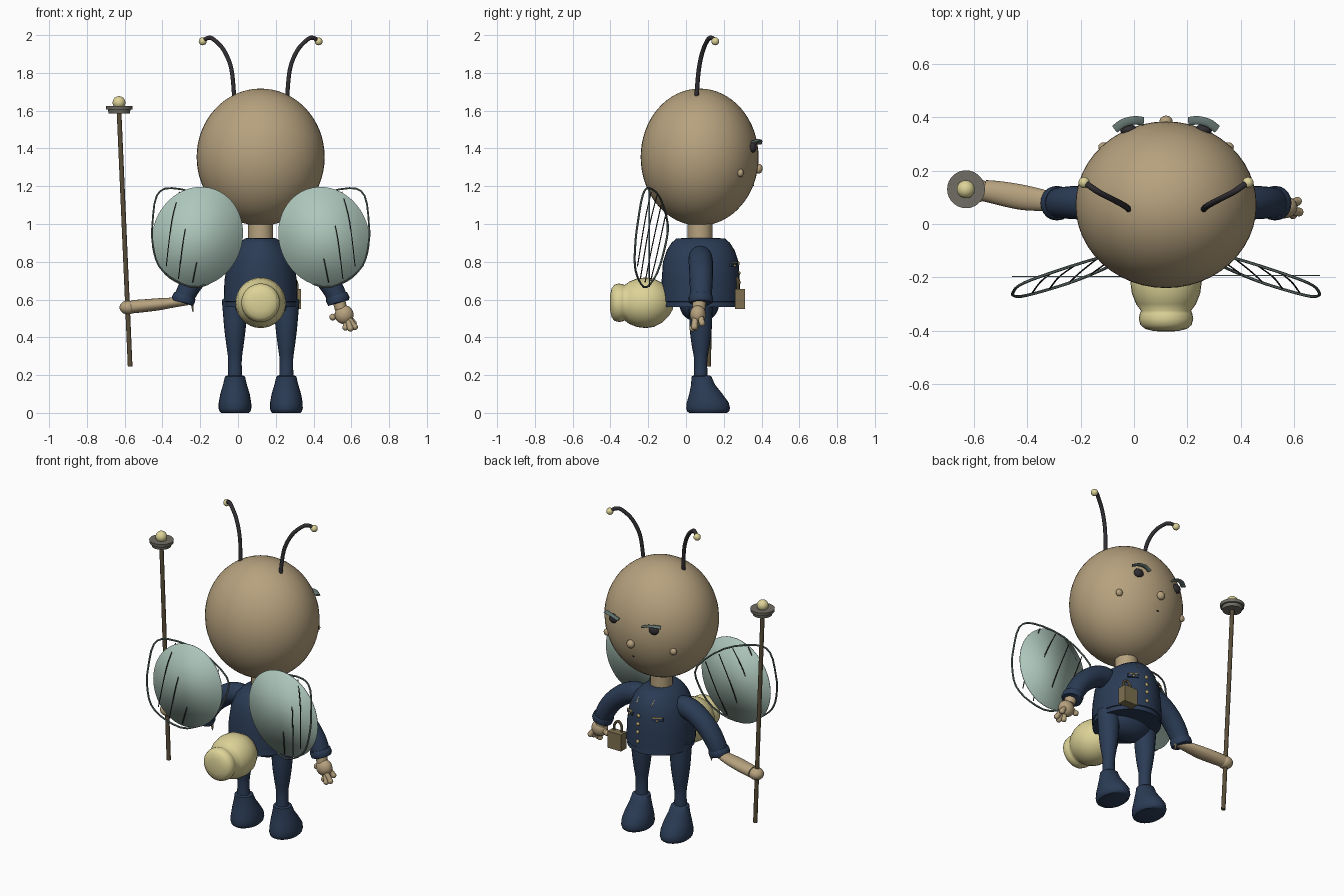
import bpy, bmesh, math
from mathutils import Vector, Matrix

if "Cube" in bpy.data.objects:
    bpy.data.objects.remove(bpy.data.objects["Cube"])

CX = 0.12  # body centre line


def mat(name, r, g, b):
    m = bpy.data.materials.new(name)
    m.diffuse_color = (r, g, b, 1)
    m.use_nodes = True
    m.node_tree.nodes["Principled BSDF"].inputs["Base Color"].default_value = m.diffuse_color
    return m


SKIN = mat("tan_skin", .47, .36, .21)
NAVY = mat("navy_cloth", .024, .045, .092)
CREAM = mat("pale_yellow", .72, .65, .31)
WING = mat("pale_green", .42, .57, .50)
DARK = mat("near_black", .03, .027, .032)
WOOD = mat("dark_brown", .10, .075, .04)
GREY = mat("warm_grey", .16, .155, .125)
WIRE = mat("grey_green", .13, .18, .165)
BRASS = mat("dull_brass", .21, .165, .08)
GOLD = mat("gold", .55, .42, .16)


def finish(bm, name, material, angle=40):
    bmesh.ops.recalc_face_normals(bm, faces=bm.faces[:])
    me = bpy.data.meshes.new(name)
    bm.to_mesh(me)
    bm.free()
    ob = bpy.data.objects.new(name, me)
    bpy.context.collection.objects.link(ob)
    me.materials.append(material)
    bpy.ops.object.select_all(action='DESELECT')
    ob.select_set(True)
    bpy.context.view_layer.objects.active = ob
    bpy.ops.object.shade_smooth_by_angle(angle=math.radians(angle))
    return ob


def ball(name, c, r, material, seg=24, rot=None):
    r = (r, r, r) if isinstance(r, (int, float)) else r
    bm = bmesh.new()
    m = Matrix.Translation(c) @ (rot or Matrix()) @ Matrix.Diagonal((*r, 1))
    bmesh.ops.create_uvsphere(bm, u_segments=seg, v_segments=seg * 2 // 3, radius=1, matrix=m)
    return finish(bm, name, material)


def box(name, c, size, material, rot=None):
    bm = bmesh.new()
    m = Matrix.Translation(c) @ (rot or Matrix()) @ Matrix.Diagonal((*size, 1))
    bmesh.ops.create_cube(bm, size=1, matrix=m)
    return finish(bm, name, material)


def smooth_path(pts, steps=5, closed=False):
    """Catmull-Rom through tuples of any length."""
    n, out = len(pts), []
    for i in range(n if closed else n - 1):
        get = (lambda k: pts[k % n]) if closed else (lambda k: pts[min(max(k, 0), n - 1)])
        a, b, c, d = (get(i + k) for k in (-1, 0, 1, 2))
        for s in range(steps):
            t = s / steps
            out.append(tuple(.5 * (2 * q + (r - p) * t + (2 * p - 5 * q + 4 * r - w) * t * t
                                   + (3 * q - p - 3 * r + w) * t ** 3)
                             for p, q, r, w in zip(a, b, c, d)))
    return out if closed else out + [tuple(pts[-1])]


def loft(name, rings, material, ref=(0, 1, 0), axis=None, seg=20, closed=False, angle=40):
    """Rings are (x, y, z, radius along ref, other radius)."""
    bm, loops, n = bmesh.new(), [], len(rings)
    for i, (x, y, z, ra, rb) in enumerate(rings):
        lo, hi = (((i - 1) % n, (i + 1) % n) if closed else (max(i - 1, 0), min(i + 1, n - 1)))
        t = Vector(axis or Vector(rings[hi][:3]) - Vector(rings[lo][:3])).normalized()
        u = Vector(ref)
        u = (u - t * u.dot(t)).normalized()
        v = t.cross(u)
        loops.append([bm.verts.new(Vector((x, y, z)) + u * ra * math.cos(k * math.tau / seg)
                                   + v * rb * math.sin(k * math.tau / seg)) for k in range(seg)])
    for i in range(n if closed else n - 1):
        a, b = loops[i], loops[(i + 1) % n]
        for k in range(seg):
            bm.faces.new((a[k], a[(k + 1) % seg], b[(k + 1) % seg], b[k]))
    if not closed:
        bm.faces.new(loops[0])
        bm.faces.new(loops[-1])
    return finish(bm, name, material, angle)


def rod(name, pts, r, material, seg=8, closed=False):
    return loft(name, [(*p, r, r) for p in pts], material, seg=seg, closed=closed)


# Head and neck
ball("head", (CX, .072, 1.354), (.339, .312, .363), SKIN, 48)
loft("neck", [(CX, .075, z, .066, .066) for z in (.90, 1.04)], SKIN, axis=(0, 0, 1))
ball("nose", (CX, .384, 1.293), (.025, .022, .026), SKIN, 16)
ball("mouth", (CX, .355, 1.205), (.008, .006, .004), DARK, 8)

# Jacket with hem, and trouser seat
jacket = [(.56, .205, .192), (.588, .203, .19), (.59, .209, .196), (.70, .207, .192), (.80, .20, .175),
          (.86, .18, .15), (.90, .155, .115), (.922, .13, .085), (.927, .08, .07)]
loft("jacket", [(CX, .078, z, a, b) for z, a, b in jacket], NAVY, axis=(0, 0, 1), seg=36)
ball("trouser_seat", (CX, .07, .575), (.165, .105, .095), NAVY)

# Abdomen turned around the front-back axis, with a smaller tail bulb
abdomen = [(-.07, .035), (-.09, .07), (-.125, .105), (-.17, .128), (-.215, .134), (-.26, .128), (-.30, .112),
           (-.325, .094), (-.335, .098), (-.355, .102), (-.378, .096), (-.393, .078), (-.401, .045), (-.403, .01)]
loft("abdomen", [(CX, y, .583, r, r) for y, r in abdomen], CREAM, ref=(1, 0, 0),
     axis=(0, 1, 0), seg=32, angle=60)

# Mirrored parts: face, antennae, legs, arms, wings
for side, tag in ((-1, "left"), (1, "right")):
    def X(d):
        return CX + side * d

    ball("eye_" + tag, (X(.14), .352, 1.405), (.032, .022, .028), DARK, 16)
    brow = [(X(.085), .385, 1.425), (X(.12), .388, 1.44), (X(.16), .378, 1.443), (X(.192), .355, 1.436)]
    loft("brow_" + tag, [(*p, .016, .006) for p in smooth_path(brow)], WIRE, seg=10)
    ball("cheek_" + tag, (X(.232), .288, 1.27), (.022, .018, .022), SKIN, 16)

    feeler = [(X(.14), .055, 1.67), (X(.155), .068, 1.82), (X(.195), .09, 1.92),
              (X(.25), .118, 1.978), (X(.28), .138, 1.985), (X(.305), .155, 1.968)]
    rod("antenna_" + tag, smooth_path(feeler), .0115, DARK, 10)
    ball("antenna_tip_" + tag, (X(.307), .155, 1.967), .021, CREAM, 16)

    leg = [(.60, .065, .07), (.53, .062, .064), (.44, .058, .056), (.36, .048, .046), (.28, .035, .036),
           (.19, .036, .038)]
    loft("leg_" + tag, smooth_path([(X(.136), .078, z, a, b) for z, a, b in leg]), NAVY, axis=(0, 0, 1))
    foot = [(.197, .082, .045, .045), (.192, .082, .053, .053), (.15, .09, .063, .063), (.10, .105, .088, .078),
            (.055, .115, .111, .086), (.025, .117, .116, .087), (.008, .117, .111, .082), (0, .117, .10, .074)]
    loft("shoe_" + tag, [(X(.136), y, z, a, b) for z, y, a, b in foot], NAVY, axis=(0, 0, 1), seg=24)

    sleeve = [(.10, .075, .82, .05, .05), (.17, .076, .822, .062, .064), (.24, .078, .80, .064, .063),
              (.32, .08, .74, .063, .06), (.375, .08, .67, .06, .057), (.41, .078, .60, .056, .052)]
    loft("sleeve_" + tag, smooth_path([(X(d), *p) for d, *p in sleeve]), NAVY)
    loft("cuff_" + tag, [(X(.40), .078, .622, .06, .057), (X(.403), .078, .613, .064, .061),
                         (X(.414), .078, .59, .064, .061), (X(.416), .078, .583, .058, .054)], NAVY)

    # Flat wing membrane
    bm = bmesh.new()
    bmesh.ops.create_circle(bm, cap_ends=True, segments=48, radius=1,
                            matrix=Matrix.Translation((X(.335), -.195, .932))
                            @ Matrix.Rotation(side * -.35, 4, 'Y')
                            @ Matrix.Diagonal((.238, 1, .268, 1)) @ Matrix.Rotation(math.pi / 2, 4, 'X'))
    wing = finish(bm, "wing_" + tag, WING)
    wing.modifiers.new("thickness", 'SOLIDIFY').thickness = .004

    # Slanted wire outline and veins
    def on_slant(pts):
        return [(X(d), -.062 - .36 * d + .12 * (z - .9), z) for d, z in pts]

    edge = [(.13, 1.0), (.29, 1.14), (.47, 1.19), (.55, 1.15), (.573, 1.0), (.572, .90), (.54, .78),
            (.45, .70), (.33, .665), (.20, .74), (.13, .88)]
    rod("wing_wire_" + tag, on_slant(smooth_path(edge, 3, True)), .0055, WIRE, 6, True)
    for i, vein in enumerate([[(.43, 1.17), (.47, 1.02), (.50, .775)], [(.34, 1.15), (.40, .97), (.435, .71)],
                              [(.26, 1.1), (.32, .88), (.36, .69)], [(.18, 1.04), (.23, .85), (.28, .70)]]):
        rod(f"wing_vein_{tag}_{i}", on_slant(smooth_path(vein)), .003, DARK, 6)

# Hand gripping the staff
forearm = [(-.27, .075, .60, .03, .03), (-.34, .088, .585, .04, .027), (-.42, .10, .575, .047, .032),
           (-.50, .115, .567, .045, .034), (-.56, .125, .562, .04, .035)]
loft("staff_forearm", smooth_path(forearm), SKIN)
ball("staff_fist", (-.583, .125, .558), (.044, .043, .037), SKIN)
loft("sleeve_tab", [(-.245, .085, .60, .014, .01), (-.238, .085, .535, .004, .003)], SKIN, seg=8)

# Open hand with fingers and thumb
loft("wrist", [(.53, .072, .61, .035, .035), (.545, .068, .55, .035, .032)], SKIN)
ball("palm", (.562, .063, .52), (.05, .042, .05), SKIN)
for i, (tx, ty, tz) in enumerate([(.618, .045, .455), (.595, .035, .447), (.57, .05, .452), (.612, .085, .475)]):
    a = (.57 + i * .003, .05 + .008 * i, .52)
    rod(f"finger_{i}", [a, (tx, ty, tz)], .016, SKIN, 10)
    ball(f"fingertip_{i}", (tx, ty, tz), .017, SKIN, 12)
rod("thumb", [(.55, .07, .53), (.505, .075, .507)], .015, SKIN, 10)
ball("thumb_tip", (.502, .075, .507), .018, SKIN, 12)

# Staff with cap and knob
rod("staff", [(-.571, .12, .245), (-.63, .13, 1.60)], .013, WOOD, 10)
loft("staff_cap", [(-.629, .13, z, r, r) for z, r in ((1.585, .056), (1.605, .06), (1.606, .069), (1.625, .071))],
     GREY, axis=(0, 0, 1), seg=28, angle=25)
ball("staff_knob", (-.63, .13, 1.643), .034, CREAM, 20)

# Jacket buttons, collar badge and pocket
for i, (y, z) in enumerate([(.284, .63), (.283, .69), (.281, .74), (.277, .79)]):
    ball(f"button_{i}", (CX + .02, y, z), (.011, .007, .011), GOLD, 12)
tilt = Matrix.Rotation(math.radians(40), 4, 'X')
for s in (-1, 1):
    box("collar_badge", (CX + s * .04, .232, .872), (.03, .009, .04), GOLD, tilt)
for s in (-1, 1):
    turn = Matrix.Rotation(s * -.5, 4, 'Z')
    box("pocket_flap", (CX + s * .095, .25, .785), (.065, .012, .022), NAVY, turn)
    box("pocket_trim", (CX + s * .096, .254, .797), (.06, .008, .006), GOLD, turn)
    ball("pocket_stud", (CX + s * .098, .259, .78), .007, GOLD, 8)

# Hanging padlock
box("padlock", (.285, .286, .603), (.095, .055, .105), BRASS)
rod("padlock_shackle", smooth_path([(.26, .275, .64), (.26, .275, .69), (.285, .272, .715),
                                    (.31, .275, .69), (.31, .275, .64)]), .008, BRASS)
